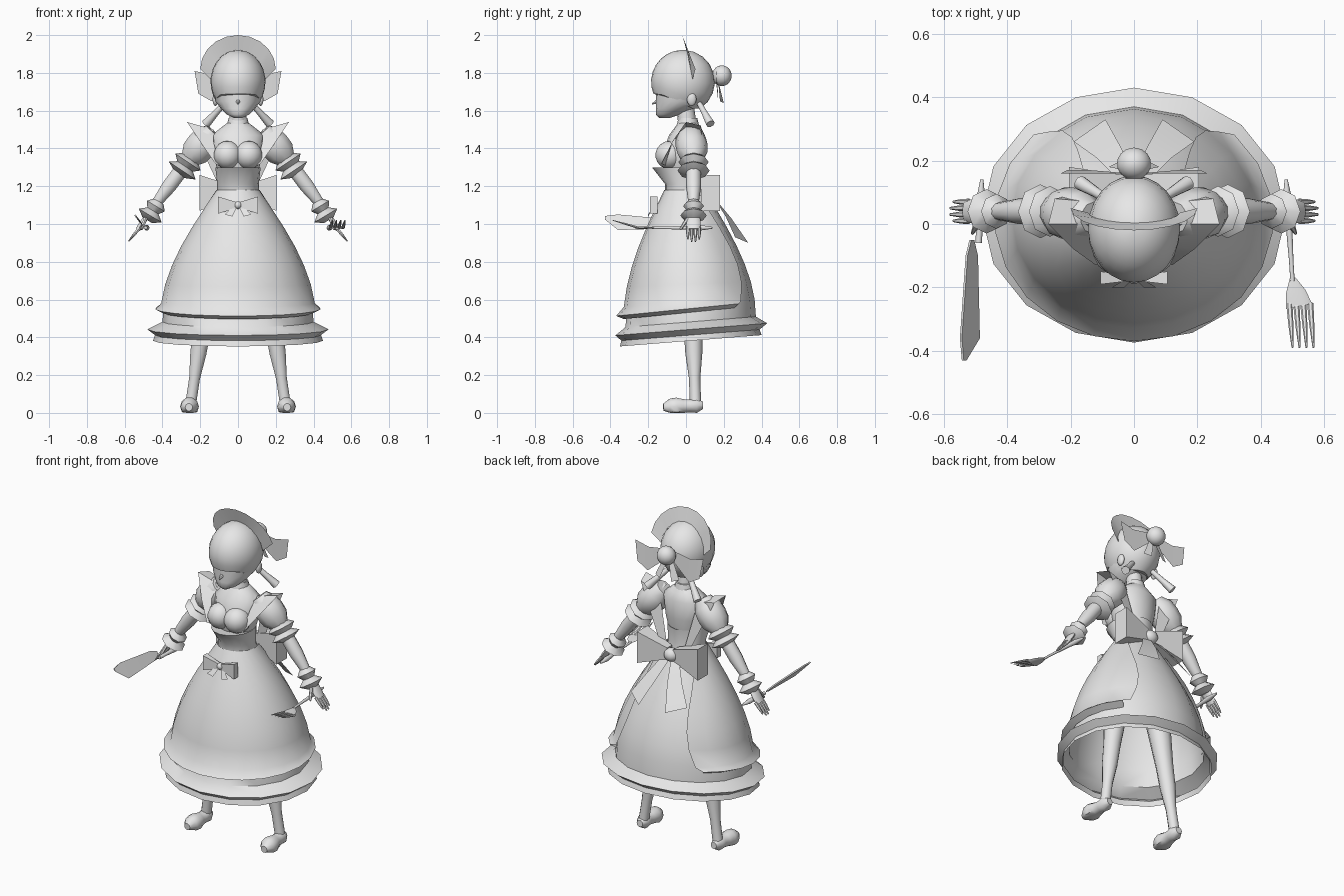
import bpy, bmesh
from math import sin, cos, pi, radians
from mathutils import Vector, Matrix

default_cube = bpy.data.objects.get("Cube")
if default_cube:
    bpy.data.objects.remove(default_cube, do_unlink=True)

GREY = (0.8, 0.8, 0.8, 1)
material = bpy.data.materials.new("plain_grey")
material.use_nodes = True
material.diffuse_color = GREY
material.node_tree.nodes["Principled BSDF"].inputs["Base Color"].default_value = GREY


def finish(name, bm):
    """Turn a bmesh into a smooth shaded object that keeps its sharp edges."""
    bmesh.ops.recalc_face_normals(bm, faces=bm.faces)
    mesh = bpy.data.meshes.new(name)
    bm.to_mesh(mesh)
    bm.free()
    mesh.materials.append(material)
    mesh.shade_smooth()
    mesh.set_sharp_from_angle(angle=radians(50))
    bpy.context.collection.objects.link(bpy.data.objects.new(name, mesh))


def copies(name, both):
    """Side factors and object names for a single part or a mirrored pair."""
    return ((1, "left_" + name), (-1, "right_" + name)) if both else ((1, name),)


def skin(name, rows, closed=True, caps=True, both=False):
    """Bridge rows of points into a surface."""
    for side, label in copies(name, both):
        bm = bmesh.new()
        grid = [[bm.verts.new((side * x, y, z)) for x, y, z in row] for row in rows]
        count = len(rows[0])
        for low, high in zip(grid, grid[1:]):
            for i in range(count if closed else count - 1):
                j = (i + 1) % count
                bm.faces.new((low[i], low[j], high[j], high[i]))
        if closed and caps:
            bm.faces.new(grid[0])
            bm.faces.new(grid[-1])
        finish(label, bm)


def sheet(name, rows, both=True):
    skin(name, rows, closed=False, both=both)


def ring(z, width, front, back, tilt=0, spread=180, count=16):
    """Ellipse seen from above, starting at the back; spread below a half turn leaves it open."""
    middle, depth = (front + back) / 2, (back - front) / 2
    points = []
    for i in range(count if spread == 180 else count + 1):
        angle = radians(spread) * (2 * i / count - 1)
        y = middle - depth * cos(angle)
        points.append((width * sin(angle), y, z + tilt * y))
    return points


def stack(name, *sections):
    skin(name, [ring(*section) for section in sections])


def limb(name, start, end, radii, flat=1, both=False, count=10):
    """Tube between two points; the radii are spread evenly along it."""
    start, end = Vector(start), Vector(end)
    along = (end - start).normalized()
    axis = Vector((1, 0, 0)) if abs(along.y) > abs(along.z) else Vector((0, 1, 0))
    u = (axis - along * axis.dot(along)).normalized()
    v = along.cross(u) * flat
    rows = []
    for i, radius in enumerate(radii):
        centre = start.lerp(end, i / (len(radii) - 1))
        row = []
        for k in range(count):
            angle = 2 * pi * k / count
            point = centre + (u * cos(angle) + v * sin(angle)) * radius
            point.z = max(point.z, 0)
            row.append(point)
        rows.append(row)
    skin(name, rows, both=both)


def ball(name, centre, size, both=False):
    for side, label in copies(name, both):
        bm = bmesh.new()
        place = Matrix.Translation((side * centre[0], centre[1], centre[2]))
        bmesh.ops.create_uvsphere(bm, u_segments=14, v_segments=9, radius=1,
                                  matrix=place @ Matrix.Diagonal((*size, 1)))
        finish(label, bm)


def bow_wing(name, centre, span, height, thickness):
    """Boxy loop of a bow, widening away from its knot."""
    rows = []
    for t in (0.1, 0.5, 1):
        tall, thick = height * (0.3 + 0.7 * t), thickness * (0.4 + 0.6 * t)
        rows.append([Vector(centre) + Vector((span * t, thick * a, tall * b))
                     for a, b in ((-1, -1), (1, -1), (1, 1), (-1, 1))])
    skin(name, rows, both=True)


def dome(t, offset=0, spread=180):
    """Ring of the bell-shaped skirt, from the waist (0) to the hem (1)."""
    swell = sin(t * pi / 2)
    return ring(1.18 - 0.7 * t, 0.1 + 0.3 * swell + offset, -0.1 - 0.22 * swell - offset,
                0.1 + 0.27 * swell + offset, 0.08 * t * t, spread)


# Skirt with a flared hem frill, open underneath
skirt = [dome(i / 7) for i in range(8)]
for z, grow in ((0.44, 0.08), (0.41, 0.04), (0.38, 0.05)):
    skirt.append(ring(z, 0.4 + grow, -0.31 - grow * 0.8, 0.35 + grow, 0.08))
skin("skirt", skirt, caps=False)

# Apron around the front and sides, with a frilled edge
apron = [dome(i / 7, 0.015, 122 + 24 * sin(pi * i / 8)) for i in range(7)]
for z, grow in ((0.55, 0.04), (0.53, 0)):
    apron.append(ring(z, 0.4 + grow, -0.33 - grow, 0.36 + grow, 0.1, 134))
sheet("apron", apron, both=False)

# Torso, bust, corset, neck and collar
stack("torso", (1.29, 0.11, -0.11, 0.09), (1.36, 0.13, -0.13, 0.1), (1.47, 0.14, -0.09, 0.1),
      (1.51, 0.09, -0.06, 0.08), (1.54, 0.05, -0.04, 0.06))
ball("bust", (0.055, -0.085, 1.365), (0.075, 0.077, 0.075), both=True)
stack("corset", (1.16, 0.11, -0.11, 0.1), (1.21, 0.11, -0.11, 0.09), (1.3, 0.12, -0.18, 0.1),
      (1.29, 0.1, -0.1, 0.08))
stack("neck", (1.5, 0.05, -0.04, 0.06), (1.64, 0.04, -0.05, 0.04))
stack("collar", (1.52, 0.06, -0.05, 0.07), (1.56, 0.05, -0.04, 0.06))

# Shoulder frills from the chest over to the back of the waist
sheet("shoulder_frill", [
    [(0.1, -0.11, 1.31), (0.13, -0.07, 1.44), (0.13, 0, 1.5), (0.13, 0.07, 1.49), (0.06, 0.1, 1.2)],
    [(0.12, -0.13, 1.32), (0.19, -0.08, 1.42), (0.27, 0, 1.54), (0.25, 0.08, 1.52), (0.1, 0.11, 1.2)]])

# Sleeves, arms and flared cuffs
shoulder, elbow, wrist, knuckles = (0.13, 0.02, 1.49), (0.26, 0.04, 1.34), (0.47, 0.04, 1.06), (0.53, 0.04, 0.97)
limb("puff_sleeve", shoulder, elbow, (0.05, 0.08, 0.085, 0.08, 0.05), both=True)
limb("arm", elbow, wrist, (0.04, 0.04, 0.04, 0.03, 0.02), both=True)
limb("sleeve_cuff", (0.25, 0.04, 1.35), (0.31, 0.04, 1.26), (0.05, 0.08, 0.05, 0.085, 0.03), both=True, count=8)
limb("wrist_cuff", (0.42, 0.04, 1.12), (0.48, 0.04, 1.02), (0.03, 0.055, 0.035, 0.07, 0.03), both=True, count=8)

# Hands
limb("palm", wrist, knuckles, (0.02, 0.035, 0.038, 0.034), flat=0.4, both=True)
for k, reach in enumerate((0.05, 0.06, 0.06, 0.05)):
    y = 0.01 + 0.02 * k
    limb(f"finger_{k + 1}", (0.52, y, 0.98), (0.52 + reach, y, 0.98 - reach * 1.2),
         (0.01, 0.009, 0.004), both=True, count=6)
limb("thumb", (0.49, 0.01, 1.03), (0.51, -0.03, 0.97), (0.011, 0.01, 0.005), both=True, count=6)

# Legs and feet
limb("leg", (0.11, 0.02, 0.98), (0.25, 0.05, 0.05), (0.09, 0.08, 0.07, 0.06, 0.05, 0.045, 0.03, 0.03), both=True)
limb("foot", (0.25, 0.09, 0.04), (0.26, -0.12, 0.03), (0.02, 0.04, 0.035, 0.04, 0.05, 0.045, 0.02), both=True)

# Face, nose and ears
stack("face", (1.56, 0.02, -0.14, -0.09), (1.58, 0.06, -0.16, -0.03), (1.61, 0.09, -0.16, 0.04),
      (1.65, 0.12, -0.16, 0.1), (1.75, 0.13, -0.16, 0.13))
limb("nose", (0, -0.15, 1.65), (0, -0.18, 1.635), (0.014, 0.003), count=6)
ball("ear", (0.12, 0.03, 1.66), (0.015, 0.025, 0.035), both=True)

# Hair cap with a straight fringe, reaching lower at the nape
hair, rows, columns = [], 8, 24
for r in range(rows + 1):
    row = []
    for k in range(columns):
        turn = 2 * pi * k / columns
        nape = min(1, max(0, (0.75 - cos(turn)) / 1.3))
        lowest = -0.4 - 0.6 * nape
        rise = lowest + (1.53 - lowest) * r / rows
        row.append((0.146 * cos(rise) * sin(turn), -0.016 - 0.169 * cos(rise) * cos(turn),
                    1.753 + 0.169 * sin(rise)))
    hair.append(row)
skin("hair", hair)
ball("hair_bun", (0, 0.19, 1.785), (0.055, 0.052, 0.055))
limb("hair_tuft", (0.07, 0.07, 1.64), (0.17, 0.13, 1.53), (0.014, 0.017, 0.024), both=True, count=8)

# Upright headdress frill
arc = [pi * k / 10 for k in range(11)]
sheet("headdress", [[(width * cos(a), back - lean * sin(a), base + height * sin(a)) for a in arc]
                    for width, back, lean, base, height in ((0.143, 0.035, 0.03, 1.765, 0.15),
                                                            (0.2, 0.05, 0.07, 1.82, 0.18))], both=False)

# Bow behind the head
sheet("hair_bow_wing", [[(0.02, 0.16, 1.81), (0.02, 0.16, 1.75)], [(0.14, 0.16, 1.79), (0.14, 0.17, 1.65)],
                        [(0.23, 0.16, 1.81), (0.21, 0.17, 1.69)]])
sheet("hair_bow_tail", [[(0, 0.17, 1.76), (0.03, 0.17, 1.76)], [(0.04, 0.2, 1.64), (0.08, 0.18, 1.65)]])

# Large bow at the back of the waist
ball("waist_knot", (0, 0.14, 1.16), (0.045, 0.04, 0.04))
bow_wing("waist_bow_wing", (0, 0.13, 1.165), 0.205, 0.095, 0.05)
sheet("waist_bow_tail", [[(0, 0.14, 1.15), (0.05, 0.14, 1.15)], [(0.04, 0.24, 1.03), (0.12, 0.21, 1.04)],
                         [(0.09, 0.33, 0.9), (0.19, 0.26, 0.93)]])

# Small bow on the front of the apron
ball("front_knot", (0, -0.17, 1.1), (0.02, 0.02, 0.02))
bow_wing("front_bow_wing", (0, -0.17, 1.1), 0.105, 0.045, 0.02)
sheet("front_bow_tail", [[(0, -0.17, 1.1), (0.02, -0.17, 1.1)], [(0.03, -0.2, 1.04), (0.07, -0.2, 1.05)]])

# Fork in the left hand
limb("fork_handle", (0.48, 0.14, 0.98), (0.5, -0.18, 0.98), (0.005, 0.015, 0.01, 0.009, 0.007, 0.007))
limb("fork_head", (0.5, -0.17, 0.98), (0.52, -0.26, 0.98), (0.009, 0.032, 0.042), flat=0.2)
for k in range(4):
    x = 0.49 + 0.022 * k
    limb(f"fork_tine_{k + 1}", (x, -0.25, 0.98), (x + 0.01, -0.39, 1.02), (0.01, 0.008, 0.003), flat=0.7, count=6)

# Knife in the right hand, its blade leaning outward
limb("knife_handle", (-0.48, 0.14, 0.98), (-0.49, -0.06, 0.98), (0.005, 0.015, 0.011, 0.01))
lean, thick = Vector((-0.6, 0, 0.8)), Vector((0.8, 0, 0.6)) * 0.004
blade = []
for y, edge, spine in ((-0.05, -0.01, 0.01), (-0.1, -0.03, 0.03), (-0.36, -0.04, 0.06), (-0.43, 0.03, 0.05)):
    centre = Vector((-0.51, y, 1))
    blade.append([centre + lean * edge, centre + lean * spine - thick, centre + lean * spine + thick])
skin("knife_blade", blade)
